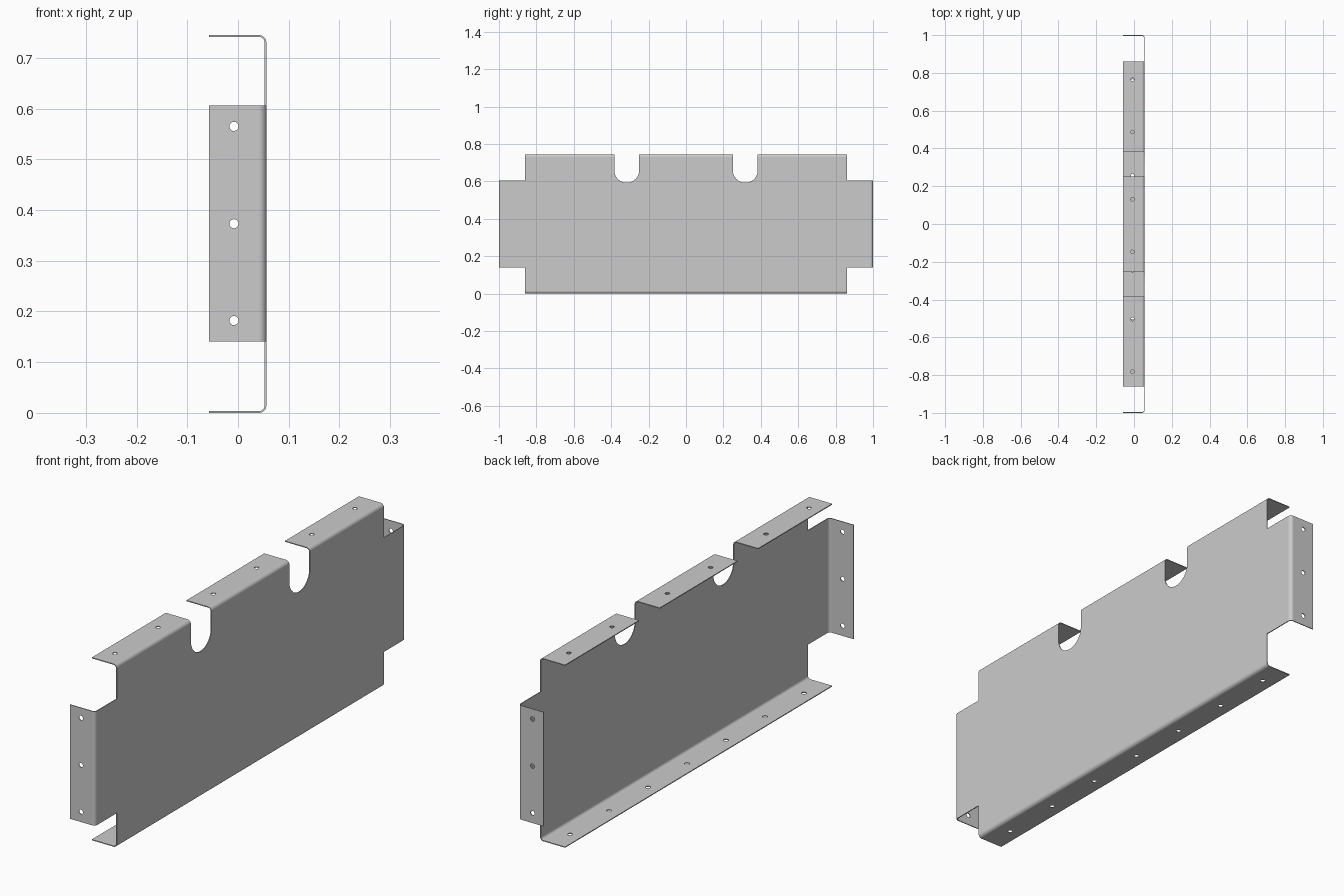
import bpy, bmesh
from math import pi, sin, cos
from mathutils import Vector

if "Cube" in bpy.data.objects:
    bpy.data.objects.remove(bpy.data.objects["Cube"])

# Main dimensions
LIP, FACE = -0.057, 0.056          # flange edge and outer panel face in x
HEIGHT, BODY, END = 0.745, 0.86, 1.0
TAB_LOW, TAB_HIGH = 0.141, 0.606
SHEET, BEND, HOLE, HOLE_X = 0.0035, 0.015, 0.009, -0.008

steel = bpy.data.materials.new("grey_steel")
steel.use_nodes = True
grey = (0.6, 0.6, 0.6, 1)
steel.diffuse_color = grey
steel.node_tree.nodes["Principled BSDF"].inputs["Base Color"].default_value = grey


def arc(cx, cy, radius, start, end, steps):
    angles = [start + (end - start) * i / steps for i in range(steps + 1)]
    return [(cx + radius * cos(a), cy + radius * sin(a)) for a in angles]


def prism(bm, outline, place, low, high):
    """Solid from a 2D outline, extruded from low to high."""
    rings = [[bm.verts.new(place(u, v, w)) for u, v in outline] for w in (low, high)]
    count = len(outline)
    faces = [bm.faces.new(ring) for ring in rings]
    for i in range(count):
        j = (i + 1) % count
        faces.append(bm.faces.new((rings[0][i], rings[0][j], rings[1][j], rings[1][i])))
    bmesh.ops.recalc_face_normals(bm, faces=faces)


def to_object(bm, name):
    mesh = bpy.data.meshes.new(name)
    bm.to_mesh(mesh)
    bm.free()
    mesh.materials.append(steel)
    obj = bpy.data.objects.new(name, mesh)
    bpy.context.collection.objects.link(obj)
    return obj


def cut(obj, cutter):
    """Subtract the cutter, keep flats flat and curved walls smooth."""
    mod = obj.modifiers.new("cut", "BOOLEAN")
    mod.object, mod.operation, mod.solver = cutter, "DIFFERENCE", "EXACT"
    bpy.context.view_layer.update()
    result = obj.evaluated_get(bpy.context.evaluated_depsgraph_get())
    mesh = bpy.data.meshes.new_from_object(result)
    obj.modifiers.clear()
    obj.data = mesh
    bpy.data.objects.remove(cutter)
    for face in mesh.polygons:
        face.use_smooth = max(abs(c) for c in face.normal) < 0.9999


def along_x(u, v, w):
    return Vector((w, u, v))


def along_y(u, v, w):
    return Vector((u, w, v))


def along_z(u, v, w):
    return Vector((u, v, w))


def bent_path(inset, low, high):
    """Lip, bend and panel face for the upper corner, in (x, height)."""
    r = BEND - inset
    cx, top = FACE - BEND, high - BEND
    return [(LIP, high - inset)] + arc(cx, top, r, pi / 2, 0, 10) + [(FACE - inset, low)]


def hole(bm, u, v, place, low, high):
    prism(bm, arc(u, v, HOLE, 0, 2 * pi, 24)[:-1], place, low, high)


# Panel with top and bottom flanges: upper half path mirrored to the lower half
def channel_path(inset):
    upper = bent_path(inset, HEIGHT / 2, HEIGHT)[:-1]
    return upper + [(x, HEIGHT - z) for x, z in reversed(upper)]


bm = bmesh.new()
prism(bm, channel_path(0) + channel_path(SHEET)[::-1], along_y, -BODY, BODY)
panel = to_object(bm, "flanged_panel")

bm = bmesh.new()
# Round-bottomed notches through the upper edge
for y in (-0.317, 0.317):
    slot = arc(y, 0.66, 0.0665, pi, 2 * pi, 32)
    slot += [(slot[-1][0], 1), (slot[0][0], 1)]
    prism(bm, slot, along_x, -0.2, 0.2)
# Two holes in each top flange section
for centre in (-0.6425, -0.008, 0.6265):
    for side in (-0.139, 0.139):
        hole(bm, HOLE_X, centre + side, along_z, HEIGHT - 0.02, HEIGHT + 0.02)
# Seven evenly spaced holes in the bottom flange
for k in range(-3, 4):
    hole(bm, HOLE_X, 0.005 + 0.251 * k, along_z, -0.02, 0.02)
cut(panel, to_object(bm, "panel_cutter"))

# Bent mounting tabs at both ends
for side, name in ((-1, "front_tab"), (1, "back_tab")):
    bm = bmesh.new()
    outline = bent_path(0, BODY, END) + bent_path(SHEET, BODY, END)[::-1]
    prism(bm, [(x, y * side) for x, y in outline], along_z, TAB_LOW, TAB_HIGH)
    tab = to_object(bm, name)
    bm = bmesh.new()
    for z in (0.182, 0.373, 0.565):
        hole(bm, HOLE_X, z, along_y, side * END - 0.02, side * END + 0.02)
    cut(tab, to_object(bm, "tab_cutter"))
